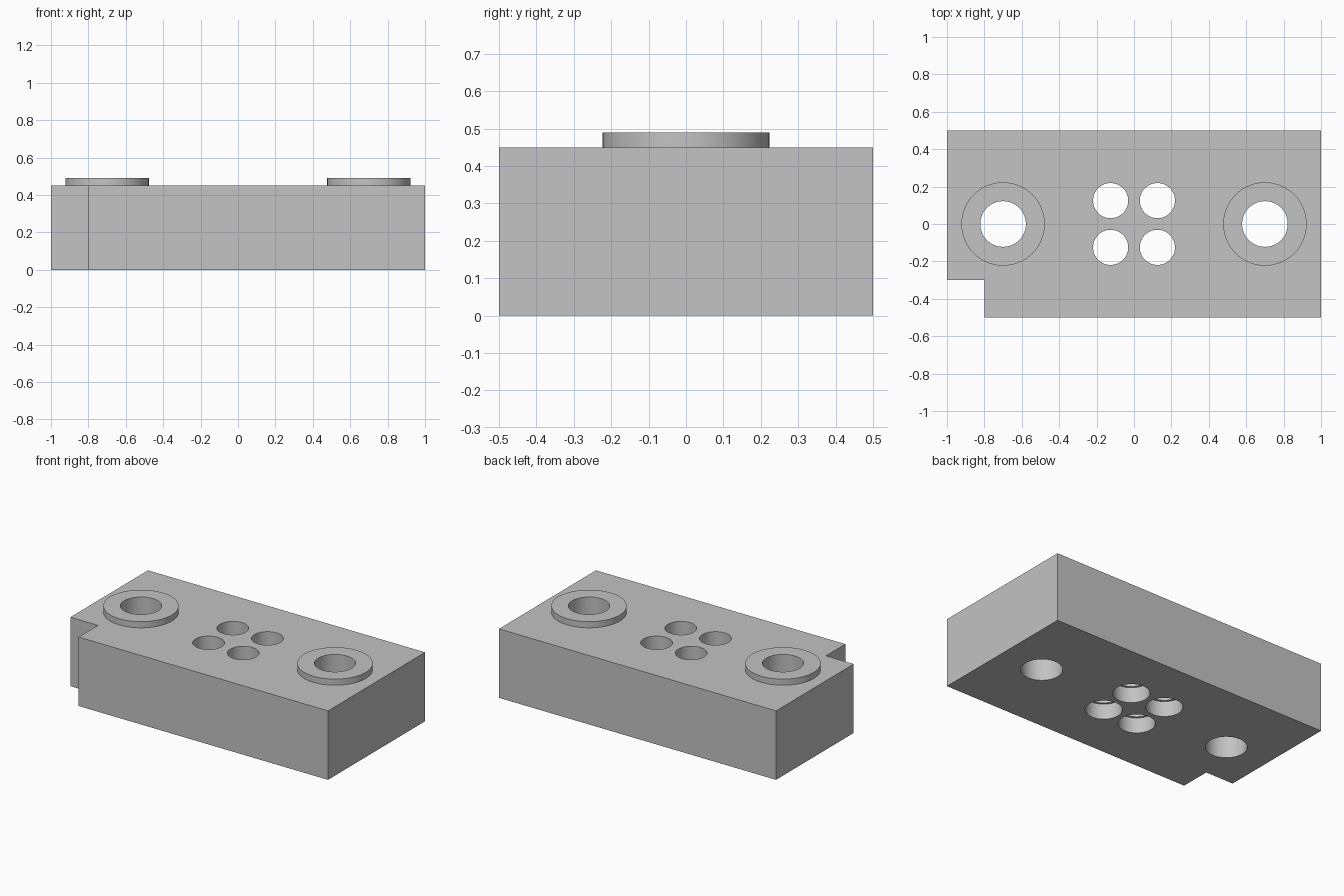
import bpy, bmesh, math

cube = bpy.data.objects.get("Cube")
if cube:
    bpy.data.objects.remove(cube, do_unlink=True)

HEIGHT = 0.45
BOSS_TOP = 0.49

grey = bpy.data.materials.new("light_grey")
grey.use_nodes = True
colour = (0.546, 0.546, 0.546, 1)
grey.diffuse_color = colour
grey.node_tree.nodes["Principled BSDF"].inputs["Base Color"].default_value = colour


def prism(name, outline, z0, z1):
    """Upright solid from a closed outline."""
    bm = bmesh.new()
    base = bm.faces.new([bm.verts.new((x, y, z0)) for x, y in outline])
    top = bmesh.ops.extrude_face_region(bm, geom=[base])["geom"]
    bmesh.ops.translate(bm, vec=(0, 0, z1 - z0),
                        verts=[v for v in top if isinstance(v, bmesh.types.BMVert)])
    bmesh.ops.recalc_face_normals(bm, faces=bm.faces)
    mesh = bpy.data.meshes.new(name)
    bm.to_mesh(mesh)
    bm.free()
    mesh.materials.append(grey)
    obj = bpy.data.objects.new(name, mesh)
    bpy.context.collection.objects.link(obj)
    return obj


def cylinder(name, x, y, radius, z0, z1, sides=64):
    angles = [2 * math.pi * i / sides for i in range(sides)]
    return prism(name, [(x + radius * math.cos(a), y + radius * math.sin(a))
                        for a in angles], z0, z1)


def combine(target, other, operation):
    """Apply a boolean and discard the helper solid."""
    mod = target.modifiers.new(operation, "BOOLEAN")
    mod.operation = operation
    mod.solver = "EXACT"
    mod.object = other
    bpy.context.view_layer.objects.active = target
    bpy.ops.object.modifier_apply(modifier=mod.name)
    bpy.data.objects.remove(other, do_unlink=True)


# Block with a notched front right corner
block = prism("mounting_block", [(-0.8, -0.5), (1, -0.5), (1, 0.5),
                                 (-1, 0.5), (-1, -0.3), (-0.8, -0.3)], 0, HEIGHT)

# Raised bosses with through bores
for x in (-0.7, 0.7):
    combine(block, cylinder("boss", x, 0, 0.223, HEIGHT - 0.1, BOSS_TOP), "UNION")
    combine(block, cylinder("bore", x, 0, 0.122, -0.1, BOSS_TOP + 0.1), "DIFFERENCE")

# Four centre holes, each counterbored from below
for x in (-0.125, 0.125):
    for y in (-0.125, 0.125):
        combine(block, cylinder("hole", x, y, 0.094, -0.1, BOSS_TOP + 0.1), "DIFFERENCE")
        combine(block, cylinder("counterbore", x, y, 0.108, -0.1, 0.1), "DIFFERENCE")

# Smooth round walls, crisp edges
bpy.ops.object.select_all(action="DESELECT")
block.select_set(True)
bpy.context.view_layer.objects.active = block
bpy.ops.object.shade_smooth_by_angle(angle=math.radians(30))
